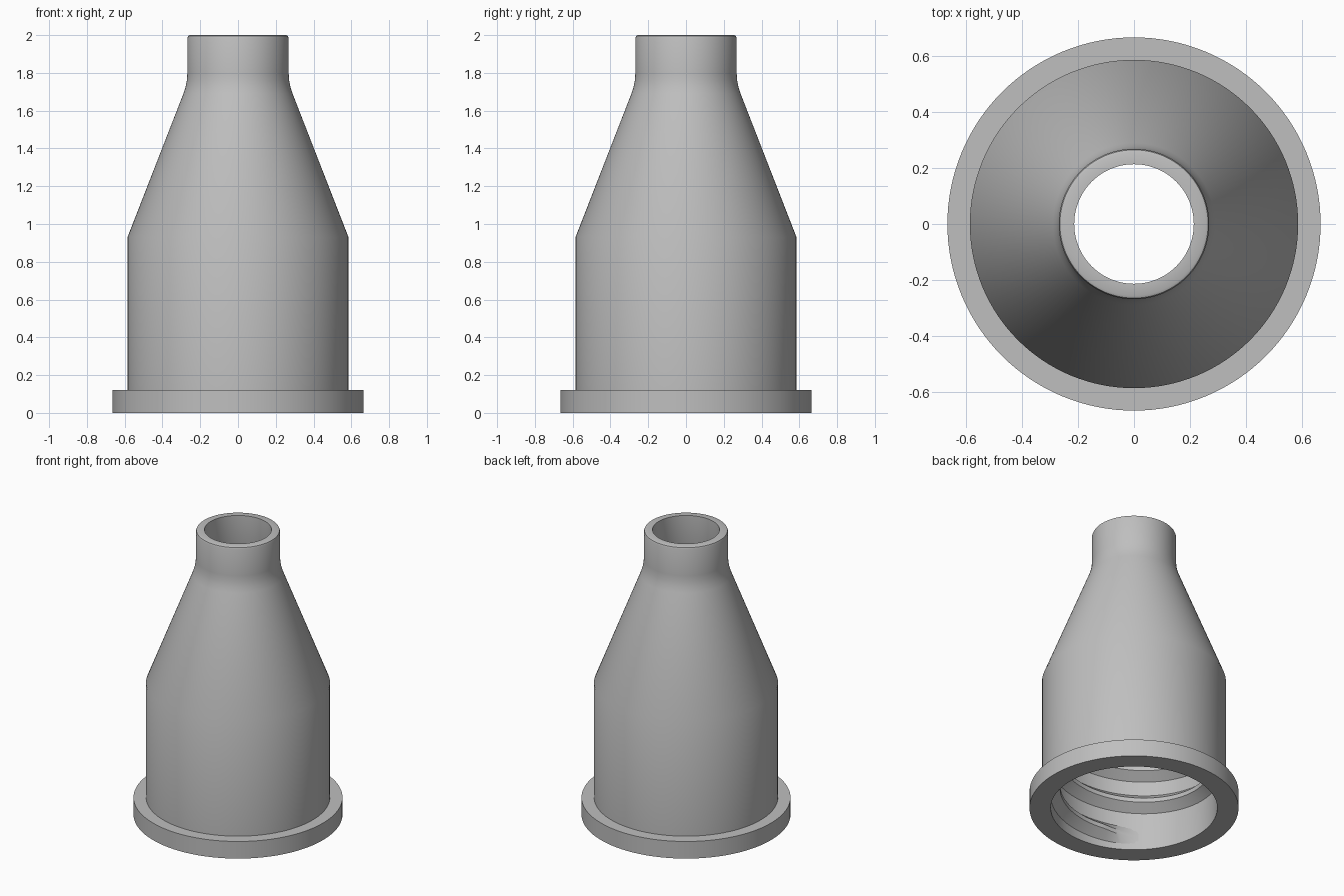
import bpy
import bmesh
import math

cube = bpy.data.objects.get("Cube")
if cube:
    bpy.data.objects.remove(cube, do_unlink=True)

# Single plain grey material
grey = bpy.data.materials.new("plain grey")
grey.use_nodes = True
COLOUR = (0.52, 0.52, 0.52, 1)
grey.diffuse_color = COLOUR
grey.node_tree.nodes["Principled BSDF"].inputs["Base Color"].default_value = COLOUR

SEGMENTS = 128


def finish(name, bm):
    """Turn a bmesh into a smooth shaded grey object."""
    bmesh.ops.recalc_face_normals(bm, faces=bm.faces)
    mesh = bpy.data.meshes.new(name)
    bm.to_mesh(mesh)
    bm.free()
    mesh.materials.append(grey)
    obj = bpy.data.objects.new(name, mesh)
    bpy.context.collection.objects.link(obj)
    bpy.ops.object.select_all(action="DESELECT")
    obj.select_set(True)
    bpy.context.view_layer.objects.active = obj
    bpy.ops.object.shade_smooth_by_angle(angle=math.radians(30))
    return obj


def sweep(name, sections, closed):
    """Skin a list of closed cross-sections."""
    bm = bmesh.new()
    rings = [[bm.verts.new(p) for p in section] for section in sections]
    pairs = list(zip(rings, rings[1:]))
    if closed:
        pairs.append((rings[-1], rings[0]))
    else:
        bm.faces.new(rings[0])
        bm.faces.new(rings[-1])
    for a, b in pairs:
        for i in range(len(a)):
            j = (i + 1) % len(a)
            bm.faces.new((a[i], a[j], b[j], b[i]))
    return finish(name, bm)


def polar(r, angle, z):
    return (r * math.cos(angle), r * math.sin(angle), z)


# Hollow shell: flange, barrel, cone and neck outside, bore and funnel inside
outside = [(0.665, 0), (0.665, 0.12), (0.585, 0.12), (0.585, 0.93),
           (0.289, 1.69), (0.278, 1.725), (0.271, 1.76), (0.268, 1.80),
           (0.268, 1.985), (0.264, 1.996), (0.255, 2.0)]
inside = [(0.213, 2.0), (0.213, 1.74), (0.53, 0.92), (0.53, 0)]
shell = [[polar(r, math.tau * i / SEGMENTS, z) for r, z in outside + inside]
         for i in range(SEGMENTS)]
sweep("bottle_shell", shell, True)

# Helical thread inside the bore, fading into the wall at both ends
PITCH, TURNS, STEPS = 0.232, 3.1, 300
WALL, DEPTH = 0.535, 0.065
thread = []
for i in range(STEPS + 1):
    turn = TURNS * i / STEPS
    angle = math.tau * turn - math.radians(135)
    z = 0.027 + PITCH * turn
    fade = max(0.02, min(1, turn / 0.08, (TURNS - turn) / 0.08))
    crest = WALL - DEPTH * fade
    thread.append([polar(WALL, angle, z), polar(crest, angle, z + 0.055),
                   polar(crest, angle, z + 0.085), polar(WALL, angle, z + 0.14)])
sweep("inner_thread", thread, False)
